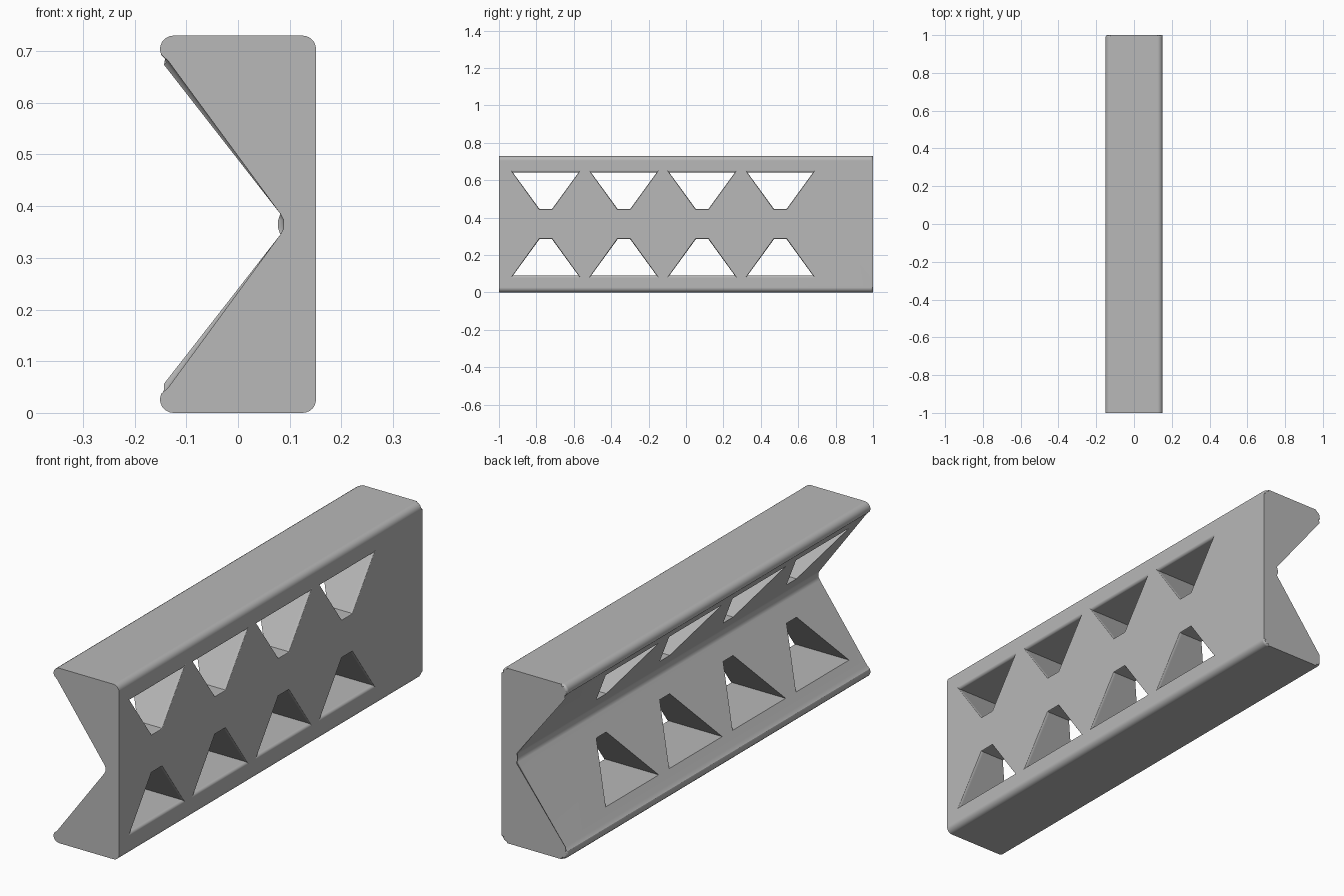
import bpy, bmesh
from math import pi, sin, cos, radians

cube = bpy.data.objects.get("Cube")
if cube:
    bpy.data.objects.remove(cube, do_unlink=True)

HALF_W, HEIGHT, R = 0.151, 0.73, 0.026

grey = bpy.data.materials.new("plain_grey")
grey.use_nodes = True
colour = (0.48, 0.48, 0.48, 1)
grey.diffuse_color = colour
grey.node_tree.nodes["Principled BSDF"].inputs["Base Color"].default_value = colour


def make_object(name, bm):
    bmesh.ops.recalc_face_normals(bm, faces=bm.faces)
    mesh = bpy.data.meshes.new(name)
    bm.to_mesh(mesh)
    bm.free()
    obj = bpy.data.objects.new(name, mesh)
    bpy.context.collection.objects.link(obj)
    mesh.materials.append(grey)
    return obj


def arc(cx, cz, start, end, steps=6):
    angles = [radians(start + (end - start) * i / steps) for i in range(steps + 1)]
    return [(cx + R * cos(a), cz + R * sin(a)) for a in angles]


def loft(bm, rings):
    """Skin a list of equal point rings and cap both ends."""
    loops = [[bm.verts.new(p) for p in ring] for ring in rings]
    n = len(loops[0])
    for a, b in zip(loops, loops[1:]):
        for i in range(n):
            bm.faces.new((a[i], a[(i + 1) % n], b[(i + 1) % n], b[i]))
    bm.faces.new(loops[0][::-1])
    bm.faces.new(loops[-1])


# Notched bar profile: upper half, then mirrored for the lower half
upper = arc(HALF_W - R, HEIGHT - R, 0, 90) + arc(R - HALF_W, HEIGHT - R, 90, 205)
upper += [(-0.135, 0.681), (0.082, 0.385), (0.088, 0.374)]
profile = upper + [(x, HEIGHT - z) for x, z in reversed(upper)]

bm = bmesh.new()
loft(bm, [[(x, y, z) for x, z in profile] for y in (-1, 1)])
bm.edges.ensure_lookup_table()
# Softened rim on the back end only
rim = [e for e in bm.edges if all(v.co.y > 0.99 for v in e.verts)]
bmesh.ops.bevel(bm, geom=rim, offset=0.011, segments=3, profile=0.5, affect='EDGES')
bar = make_object("notched_bar", bm)


# Two mirrored rows of trapezoid windows, flared at the flat side
def window_ring(x, y, flare, flip):
    side = flare * 0.3
    pts = [(-0.175 - flare * 0.75 - side, 0.09 - flare), (0.175 + flare * 0.75 + side, 0.09 - flare),
           (0.033 + side, 0.285 + side), (-0.033 - side, 0.285 + side)]
    return [(x, y + dy, HEIGHT - z if flip else z) for dy, z in pts]


bm = bmesh.new()
for i in range(4):
    y = -0.75 + 0.418 * i
    for flip in (False, True):
        rings = [window_ring(-0.3, y, 0, flip)]
        for k in range(5):
            a = k / 4 * pi / 2
            rings.append(window_ring(HALF_W - 0.012 * (1 - sin(a)), y, 0.012 * (1 - cos(a)), flip))
        rings.append(window_ring(0.3, y, 0.012, flip))
        loft(bm, rings)
cutter = make_object("window_cutter", bm)
cutter.hide_render = True

cut = bar.modifiers.new("windows", 'BOOLEAN')
cut.operation = 'DIFFERENCE'
cut.solver = 'EXACT'
cut.object = cutter
bpy.ops.object.select_all(action='DESELECT')
bpy.context.view_layer.objects.active = bar
bar.select_set(True)
bpy.ops.object.modifier_apply(modifier=cut.name)
bpy.data.objects.remove(cutter, do_unlink=True)

# Smooth rounded edges, crisp flat faces
bpy.ops.object.shade_smooth_by_angle(angle=radians(30))
weighted = bar.modifiers.new("weighted_normals", 'WEIGHTED_NORMAL')
weighted.keep_sharp = True
